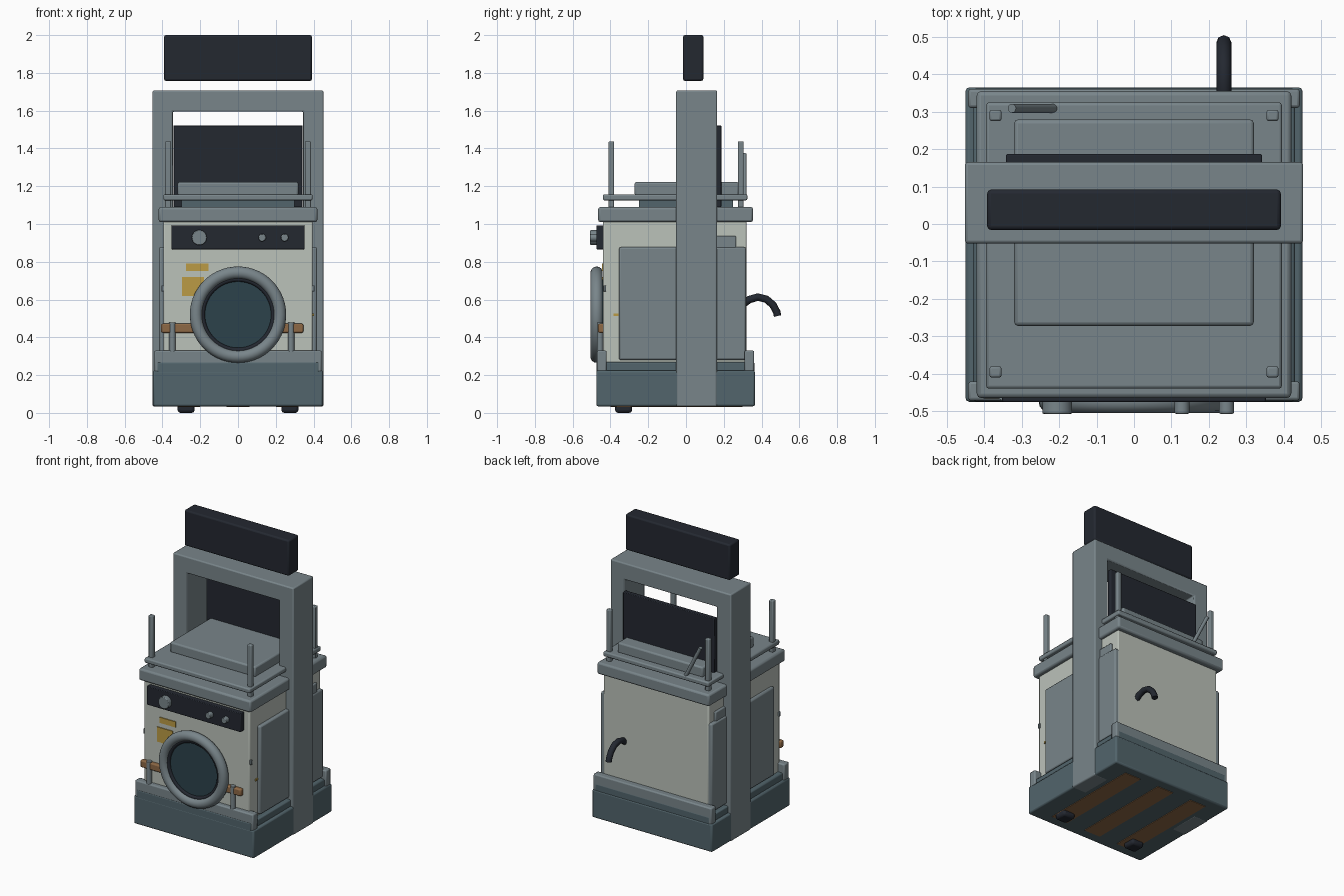
import bpy, bmesh, math
from mathutils import Vector

if "Cube" in bpy.data.objects:
    bpy.data.objects.remove(bpy.data.objects["Cube"])


def mat(name, r, g, b):
    m = bpy.data.materials.new(name)
    m.diffuse_color = (r, g, b, 1)
    m.use_nodes = True
    m.node_tree.nodes["Principled BSDF"].inputs["Base Color"].default_value = m.diffuse_color
    return m


STEEL = mat("steel", .19, .235, .255)
TEAL = mat("dark_teal", .085, .13, .15)
CREAM = mat("cream", .50, .54, .49)
DARK = mat("near_black", .017, .021, .030)
BROWN = mat("copper_brown", .27, .14, .06)
YELLOW = mat("label_yellow", .50, .33, .06)
GLASS = mat("glass", .025, .055, .07)


def finish(ob, name, m, smooth=True):
    ob.name = name
    ob.data.materials.append(m)
    if smooth:
        bpy.ops.object.select_all(action='DESELECT')
        ob.select_set(True)
        bpy.context.view_layer.objects.active = ob
        bpy.ops.object.shade_smooth_by_angle(angle=math.radians(35))
    return ob


def bevel(ob, width, segments=2):
    b = ob.modifiers.new("bevel", 'BEVEL')
    b.width, b.segments, b.limit_method = width, segments, 'ANGLE'


def box(name, x, y, z, m, bev=.008):
    """Box from (min, max) ranges on each axis."""
    bpy.ops.mesh.primitive_cube_add(size=1)
    ob = bpy.context.object
    for v in ob.data.vertices:
        v.co = [r[0] if c < 0 else r[1] for c, r in zip(v.co, (x, y, z))]
    finish(ob, name, m)
    if bev:
        bevel(ob, bev)
    return ob


def pair(name, x, y, z, m, bev=.006):
    """Mirrored left and right boxes."""
    box("right_" + name, x, y, z, m, bev)
    box("left_" + name, (-x[1], -x[0]), y, z, m, bev)


def rod(name, a, b, r, m, sides=24, bev=0):
    a, b = Vector(a), Vector(b)
    bpy.ops.mesh.primitive_cylinder_add(vertices=sides, radius=r, depth=(b - a).length,
                                        location=(a + b) / 2,
                                        rotation=(b - a).to_track_quat('Z', 'Y').to_euler())
    ob = finish(bpy.context.object, name, m)
    if bev:
        bevel(ob, bev)
    return ob


def ring(name, y, z, major, minor, m):
    bpy.ops.mesh.primitive_torus_add(major_radius=major, minor_radius=minor, major_segments=56,
                                     minor_segments=14, location=(0, y, z),
                                     rotation=(math.pi / 2, 0, 0))
    return finish(bpy.context.object, name, m)


# Plinth, end rails, feet and underside strips
box("plinth", (-.45, .45), (-.475, .365), (.035, .225), TEAL, .01)
box("plinth_upper_tier", (-.43, .43), (-.474, .362), (.2, .27), TEAL)
box("front_plinth_rail", (-.443, .443), (-.472, -.42), (.215, .33), STEEL)
box("back_plinth_rail", (-.443, .443), (.31, .361), (.215, .33), STEEL)
pair("front_foot", (.23, .32), (-.375, -.285), (0, .045), DARK, .015)
for i, x in enumerate((-.26, 0, .26)):
    box(f"underside_strip_{i + 1}", (x - .06, x + .06), (-.4, .3), (.031, .04), BROWN, 0)

# Cabinet with side panels, hinges and top slab
box("cabinet", (-.395, .395), (-.44, .32), (.25, 1.02), CREAM)
pair("side_panel", (.38, .418), (-.355, .318), (.28, .877), STEEL, .01)
pair("side_vent_box", (.38, .41), (.12, .265), (.86, .937), STEEL)
pair("side_hinge", (.39, .405), (-.437, -.423), (.643, .675), STEEL, .003)
box("side_tag", (.39, .402), (-.383, -.358), (.513, .526), YELLOW, 0)
box("top_slab", (-.42, .42), (-.465, .355), (1.01, 1.09), STEEL, .012)

# Top tray with spacer, raised hatch and corner posts
box("tray_spacer", (-.30, .30), (-.25, .25), (1.08, 1.13), TEAL, .003)
box("top_tray", (-.395, .395), (-.44, .325), (1.125, 1.157), STEEL)
box("raised_hatch", (-.32, .32), (-.272, .279), (1.15, 1.222), STEEL, .01)
for side, y in (("front", -.395), ("back", .29)):
    pair(side + "_corner_post", (.354, .386), (y - .015, y + .015), (1.085, 1.438), STEEL)
rod("tilted_lever", (-.215, .309, 1.15), (-.326, .309, 1.37), .012, STEEL, 12)

# Portal frame: two uprights and a crossbar as one extruded outline
outline = [(-.452, .034), (-.345, .034), (-.345, 1.595), (.345, 1.595),
           (.345, .034), (.452, .034), (.452, 1.707), (-.452, 1.707)]
bm = bmesh.new()
face = bm.faces.new([bm.verts.new((x, -.052, z)) for x, z in outline])
ext = bmesh.ops.extrude_face_region(bm, geom=[face])
bmesh.ops.translate(bm, vec=(0, .217, 0),
                    verts=[g for g in ext["geom"] if isinstance(g, bmesh.types.BMVert)])
bmesh.ops.recalc_face_normals(bm, faces=bm.faces)
mesh = bpy.data.meshes.new("portal_frame")
bm.to_mesh(mesh)
bm.free()
portal = bpy.data.objects.new("portal_frame", mesh)
bpy.context.collection.objects.link(portal)
finish(portal, "portal_frame", STEEL)
bevel(portal, .008)

# Dark boards
box("back_board", (-.342, .342), (.155, .187), (1.09, 1.522), DARK, .004)
box("header_board", (-.392, .392), (-.016, .092), (1.758, 2.0), DARK, .01)

# Control panel and knobs
box("control_panel", (-.352, .352), (-.475, -.43), (.866, .992), DARK, .004)
for name, x, r in (("main_knob", -.205, .04), ("small_knob_1", .128, .02), ("small_knob_2", .247, .02)):
    rod(name, (x, -.46, .928), (x, -.507, .928), r, STEEL, 24, .004)

# Labels
box("upper_label", (-.275, -.155), (-.446, -.435), (.752, .79), YELLOW, 0)
box("lower_label", (-.296, -.18), (-.446, -.435), (.62, .72), YELLOW, 0)

# Round door
ring("door_ring", -.473, .52, .222, .033, STEEL)
ring("door_gasket", -.472, .52, .188, .013, DARK)
rod("door_glass", (0, -.43, .52), (0, -.472, .52), .186, GLASS, 56)

# Front handle bar on two posts
box("handle_bar", (-.408, .346), (-.466, -.43), (.424, .472), BROWN)
for side, x in (("left", -.347), ("right", .281)):
    rod(side + "_handle_post", (x, -.455, .3), (x, -.455, .478), .017, STEEL, 16)

# Drain hose on the back
curve = bpy.data.curves.new("drain_hose", 'CURVE')
curve.dimensions = '3D'
curve.bevel_depth, curve.bevel_resolution, curve.use_fill_caps = .02, 2, True
pts = [(.30, .575), (.335, .6), (.38, .613), (.425, .602), (.46, .572), (.48, .535), (.485, .513)]
sp = curve.splines.new('POLY')
sp.points.add(len(pts) - 1)
for p, (y, z) in zip(sp.points, pts):
    p.co = (.24, y, z, 1)
hose = bpy.data.objects.new("drain_hose", curve)
bpy.context.collection.objects.link(hose)
curve.materials.append(DARK)
